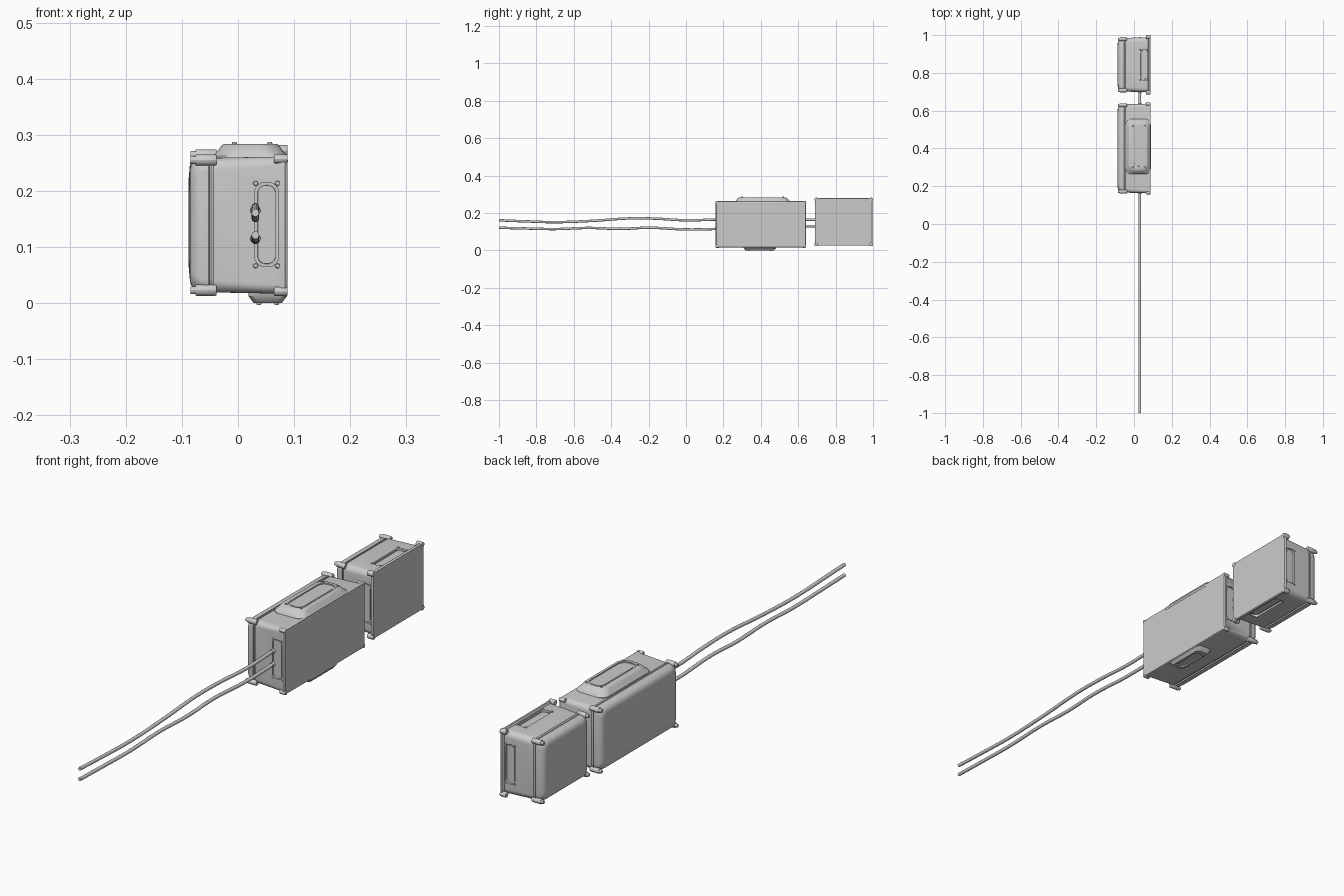
import bpy, bmesh, math
from mathutils import Vector

if "Cube" in bpy.data.objects:
    bpy.data.objects.remove(bpy.data.objects["Cube"])

AXES = {'x': (1, 2, 0), 'y': (0, 2, 1), 'z': (0, 1, 2)}  # u, v, depth


def finish(ob, angle=35):
    bpy.ops.object.select_all(action='DESELECT')
    bpy.context.view_layer.objects.active = ob
    ob.select_set(True)
    bpy.ops.object.shade_smooth_by_angle(angle=math.radians(angle))


def loft(name, axis, centre, sections, seg=6):
    """Skin rounded rectangles (depth, half_u, half_v, corner) along an axis."""
    iu, iv, iw = AXES[axis]
    bm = bmesh.new()
    rings = []
    for d, hu, hv, r in sections:
        ring = []
        for k, (su, sv) in enumerate(((1, 1), (-1, 1), (-1, -1), (1, -1))):
            for i in range(seg + 1):
                a = math.pi / 2 * (k + i / seg)
                p = Vector((0, 0, 0))
                p[iu] = centre[0] + su * (hu - r) + r * math.cos(a)
                p[iv] = centre[1] + sv * (hv - r) + r * math.sin(a)
                p[iw] = d
                ring.append(bm.verts.new(p))
        rings.append(ring)
    n = len(rings[0])
    for a, b in zip(rings, rings[1:]):
        for i in range(n):
            bm.faces.new((a[i], a[(i + 1) % n], b[(i + 1) % n], b[i]))
    bm.faces.new(rings[0])
    bm.faces.new(rings[-1])
    bmesh.ops.recalc_face_normals(bm, faces=bm.faces)
    me = bpy.data.meshes.new(name)
    bm.to_mesh(me)
    bm.free()
    ob = bpy.data.objects.new(name, me)
    bpy.context.collection.objects.link(ob)
    return ob


def disc(name, axis, u, v, d0, d1, r):
    c = min(0.002, abs(d1 - d0) * 0.3) * (1 if d1 > d0 else -1)
    ob = loft(name, axis, (u, v), [(d0, r - .001, r - .001, r - .001), (d0 + c, r, r, r),
                                   (d1 - c, r, r, r), (d1, r - .001, r - .001, r - .001)], 4)
    finish(ob)
    return ob


def knockout(body, label, axis, u, v, hu, hv, face, out, depth=.008):
    """Sink an oblong knockout into a face and add its four corner screws."""
    cutter = loft("cutter", axis, (u, v), [(face - out * depth, hu, hv, hu * .85),
                                           (face + out * .03, hu, hv, hu * .85)])
    cutter.hide_render = True
    mod = body.modifiers.new("recess", 'BOOLEAN')
    mod.operation, mod.object, mod.solver = 'DIFFERENCE', cutter, 'EXACT'
    bpy.ops.object.select_all(action='DESELECT')
    bpy.context.view_layer.objects.active = body
    bpy.ops.object.modifier_apply(modifier=mod.name)
    bpy.data.objects.remove(cutter, do_unlink=True)
    # inner plate inside the recess
    plate = loft(label + "_plate", axis, (u, v),
                 [(face - out * (depth + .004), hu * .8, hv * .94, hu * .7),
                  (face - out * depth * .6, hu * .75, hv * .93, hu * .65)])
    finish(plate)
    for su in (-1, 1):
        for sv in (-1, 1):
            disc(label + "_screw", axis, u + su * hu * .93, v + sv * hv * .98,
                 face - out * .006, face + out * .003, .0045)


def lid(label, cy, cz, hy, hz):
    # rounded cover on the -x side
    s = [(-.051, 0, 0, .022), (-.053, -.002, -.002, .024), (-.062, -.002, -.002, .024)]
    for i in range(1, 7):
        a = math.pi / 2 * i / 6
        g = .024 * (1 - math.cos(a)) + .002
        s.append((-.062 - .024 * math.sin(a), -g, -g, .026))
    s.append((-.0885, -.055, -.055, .026))
    ob = loft(label + "_lid", 'x', (cy, cz), [(x, hy + a, hz + b, r) for x, a, b, r in s])
    finish(ob, 40)
    # seam gasket
    finish(loft(label + "_gasket", 'x', (cy, cz),
                [(-.053, hy - .006, hz - .006, .02), (-.044, hy - .006, hz - .006, .02)]))
    # corner screw lugs for the lid
    for sy in (-1, 1):
        for sz in (-1, 1):
            y, z = cy + sy * (hy - .006), cz + sz * (hz - .006)
            disc(label + "_lid_lug", 'x', y, z, -.076, -.038, .010)
            disc(label + "_lid_screw", 'x', y, z, -.085, -.07, .007)


# large junction box
BY, BZ = .4, .139
big = loft("large_box_body", 'x', (BY, BZ),
           [(.088, .238, .122, .014), (.084, .241, .124, .014), (.078, .241, .124, .014),
            (.072, .237, .122, .016), (-.044, .234, .120, .022), (-.048, .230, .116, .022)])
knockout(big, "large_front_knockout", 'y', .051, .14, .021, .075, .1635, -1)
knockout(big, "large_back_knockout", 'y', .051, .14, .021, .075, .6365, 1)
finish(big)
lid("large_box", BY, BZ, .235, .122)
for sy in (-1, 1):
    for sz in (-1, 1):
        disc("large_box_wall_lug", 'x', BY + sy * .235, BZ + sz * .118, .064, .0885, .008)

# raised pads on the large box, top and bottom
top_pad = loft("top_pad", 'z', (.021, .41),
               [(.252, .067, .147, .03), (.262, .066, .146, .03), (.271, .058, .139, .035),
                (.280, .052, .130, .035), (.284, .047, .124, .035)])
top_pad.location.x = .001
knockout(top_pad, "top_pad", 'z', .025, .41, .034, .112, .284, 1, .004)
finish(top_pad)
bottom_pad = loft("bottom_pad", 'z', (.053, .395),
                  [(.024, .034, .088, .012), (.012, .034, .086, .012),
                   (.004, .028, .080, .012), (0, .025, .076, .012)])
knockout(bottom_pad, "bottom_pad", 'z', .053, .395, .017, .06, 0, -1, .005)
finish(bottom_pad)

# small junction box
SY, SZ = .843, .152
small = loft("small_box_body", 'x', (SY, SZ),
             [(.088, .152, .125, .022), (.085, .154, .127, .022), (.079, .154, .127, .022),
              (.075, .146, .121, .022), (-.044, .142, .118, .024), (-.048, .138, .114, .024)])
knockout(small, "small_front_knockout", 'y', .051, SZ, .020, .075, .698, -1)
knockout(small, "small_back_knockout", 'y', .051, SZ, .020, .075, .988, 1)
knockout(small, "small_top_knockout", 'z', .051, SY, .020, .08, .272, 1)
knockout(small, "small_bottom_knockout", 'z', .051, SY, .020, .08, .032, -1)
finish(small)
lid("small_box", SY, SZ, .142, .118)
for sy in (-1, 1):
    for sz in (-1, 1):
        disc("small_box_wall_lug", 'x', SY + sy * .147, SZ + sz * .120, .064, .0885, .010)

# wavy cables running into and between the boxes
PATHS = {
    "upper_cable": [(-1, .161), (-.85, .155), (-.7, .151), (-.5, .158), (-.3, .171), (-.17, .170),
                    (0, .161), (.17, .165), (.4, .165), (.72, .164)],
    "lower_cable": [(-1, .121), (-.85, .117), (-.7, .114), (-.52, .120), (-.35, .115), (-.2, .121),
                    (0, .112), (.17, .115), (.4, .125), (.72, .130)],
}
for name, pts in PATHS.items():
    cu = bpy.data.curves.new(name, 'CURVE')
    cu.dimensions = '3D'
    cu.bevel_depth, cu.bevel_resolution, cu.use_fill_caps = .0068, 3, True
    sp = cu.splines.new('BEZIER')
    sp.bezier_points.add(len(pts) - 1)
    for b, (y, z) in zip(sp.bezier_points, pts):
        b.co = (.031, y, z)
        b.handle_left_type = b.handle_right_type = 'AUTO'
    ob = bpy.data.objects.new(name, cu)
    bpy.context.collection.objects.link(ob)
    # cable grommets at each wall
    for y0, y1, z in ((.158, .18, pts[7][1]), (.625, .642, pts[9][1]), (.692, .71, pts[9][1])):
        disc(name + "_grommet", 'y', .031, z, y0, y1, .009)
